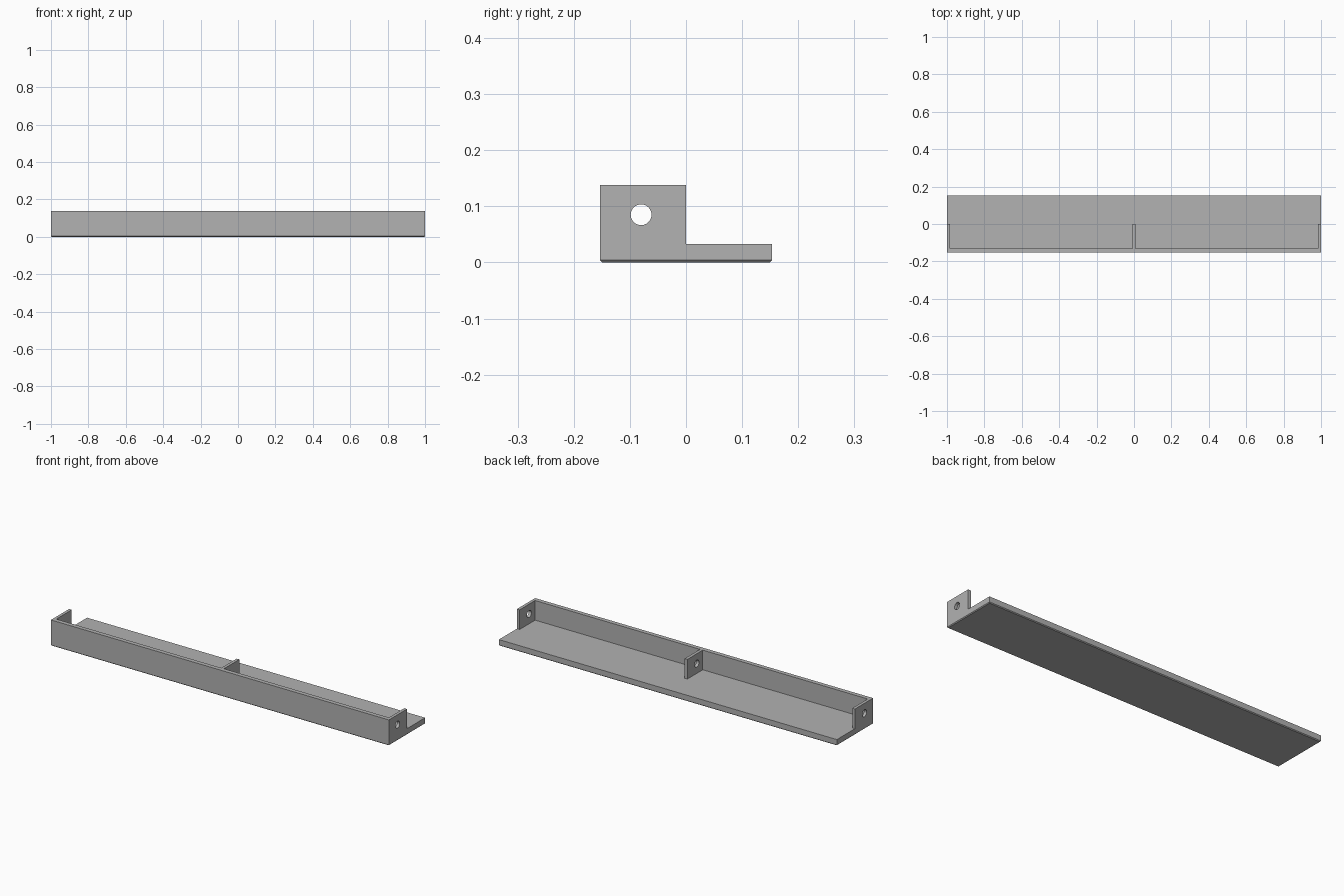
import bpy, bmesh, math
from mathutils import Matrix, Vector

cube = bpy.data.objects.get("Cube")
if cube:
    bpy.data.objects.remove(cube)

HALF, DEPTH, BASE, TOP = 1.0, 0.153, 0.033, 0.138
WALL_IN, RIB, CHAMFER = -0.13, 0.016, 0.004

grey = bpy.data.materials.new("Plain Grey")
grey.use_nodes = True
colour = (0.445, 0.445, 0.445, 1)
grey.diffuse_color = colour
grey.node_tree.nodes["Principled BSDF"].inputs["Base Color"].default_value = colour


def finish(name, bm):
    bmesh.ops.recalc_face_normals(bm, faces=bm.faces)
    mesh = bpy.data.meshes.new(name)
    bm.to_mesh(mesh)
    bm.free()
    mesh.materials.append(grey)
    obj = bpy.data.objects.new(name, mesh)
    bpy.context.collection.objects.link(obj)
    return obj


def extrude_profile(name, points, x0, x1, chamfer=0):
    """Sweep a (y, z) profile along x, optionally chamfering the underside."""
    bm = bmesh.new()
    face = bm.faces.new([bm.verts.new((x0, y, z)) for y, z in points])
    result = bmesh.ops.extrude_face_region(bm, geom=[face])
    verts = [g for g in result["geom"] if isinstance(g, bmesh.types.BMVert)]
    bmesh.ops.translate(bm, verts=verts, vec=Vector((x1 - x0, 0, 0)))
    if chamfer:
        under = [e for e in bm.edges if all(v.co.z == 0 for v in e.verts)]
        bmesh.ops.bevel(bm, geom=under, offset=chamfer, segments=1, affect='EDGES')
    return finish(name, bm)


def cut(target, cutter):
    mod = target.modifiers.new(cutter.name, 'BOOLEAN')
    mod.operation = 'DIFFERENCE'
    mod.solver = 'EXACT'
    mod.object = cutter
    bpy.context.view_layer.objects.active = target
    bpy.ops.object.modifier_apply(modifier=mod.name)
    bpy.data.objects.remove(cutter)


# L-shaped bar with a chamfered underside
rail = extrude_profile("ribbed_rail", [
    (-DEPTH, 0), (DEPTH, 0), (DEPTH, BASE), (0, BASE), (0, TOP), (-DEPTH, TOP),
], -HALF, HALF, CHAMFER)

# Two pockets leave the front wall, end ribs and middle rib
pocket = [(WALL_IN, BASE), (0.05, BASE), (0.05, TOP + 0.1), (WALL_IN, TOP + 0.1)]
for side, x0, x1 in (("right", -HALF + RIB, -RIB / 2), ("left", RIB / 2, HALF - RIB)):
    cut(rail, extrude_profile(side + "_pocket", pocket, x0, x1))

# Round hole through all three ribs
bm = bmesh.new()
bmesh.ops.create_cone(bm, cap_ends=True, segments=48, radius1=0.0185,
                      radius2=0.0185, depth=2.4,
                      matrix=Matrix.Translation((0, -0.08, 0.085))
                      @ Matrix.Rotation(math.pi / 2, 4, 'Y'))
cut(rail, finish("rib_hole", bm))

# Smooth hole walls, keep the edges crisp
bpy.ops.object.select_all(action='DESELECT')
rail.select_set(True)
bpy.context.view_layer.objects.active = rail
bpy.ops.object.shade_smooth_by_angle(angle=math.radians(25))
